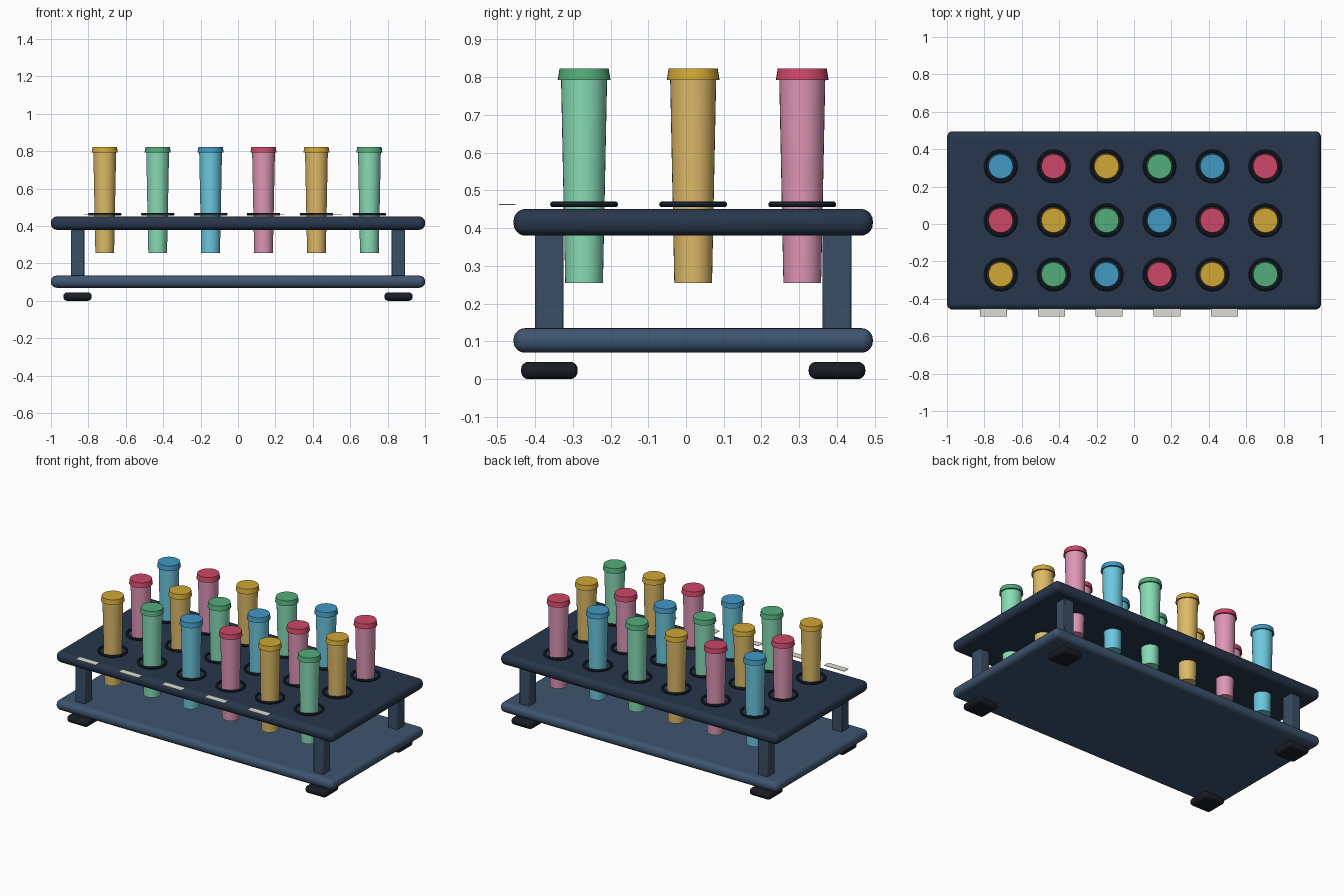
import bpy, math

if "Cube" in bpy.data.objects:
    bpy.data.objects.remove(bpy.data.objects["Cube"])

CY = 0.019                      # y centre of the rack itself


def material(name, r, g, b):
    m = bpy.data.materials.new(name)
    lin = [((c / 255 + 0.055) / 1.055) ** 2.4 for c in (r, g, b)]
    m.diffuse_color = (*lin, 1)
    m.use_nodes = True
    m.node_tree.nodes["Principled BSDF"].inputs["Base Color"].default_value = m.diffuse_color
    return m


def finish(o, name, mat):
    o.name = name
    o.data.materials.append(mat)
    bpy.ops.object.shade_smooth_by_angle(angle=math.radians(35))
    return o


def box(name, x, y, z, mat, bevel=0, segments=4):
    """Box from (min, max) ranges with rounded edges."""
    bpy.ops.mesh.primitive_cube_add(size=1, location=[sum(r) / 2 for r in (x, y, z)])
    o = bpy.context.object
    o.scale = [r[1] - r[0] for r in (x, y, z)]
    bpy.ops.object.transform_apply(location=False, rotation=False, scale=True)
    if bevel:
        b = o.modifiers.new("round", 'BEVEL')
        b.width, b.segments = bevel, segments
    return finish(o, name, mat)


def cone(name, x, y, z0, z1, r0, r1, mat):
    bpy.ops.mesh.primitive_cone_add(vertices=32, radius1=r0, radius2=r1, depth=z1 - z0,
                                    location=(x, y, (z0 + z1) / 2))
    return finish(bpy.context.object, name, mat)


def around(c, half):
    return (c - half, c + half)


navy = material("navy", 40, 55, 76)
slate = material("slate", 62, 85, 112)
post_mat = material("post_blue", 58, 78, 102)
rubber = material("rubber", 24, 29, 36)
ring_mat = material("ring_dark", 30, 42, 58)
paper = material("label_paper", 222, 222, 214)
colours = [("gold", (222, 186, 104), (208, 168, 54)),
           ("green", (136, 220, 182), (84, 172, 122)),
           ("blue", (108, 200, 222), (66, 152, 194)),
           ("pink", (222, 150, 182), (204, 72, 104))]
tube_mats = [(material(n + "_tube", *t), material(n + "_cap", *c)) for n, t, c in colours]

# Two shelves
box("top_plate", (-1, 1), around(CY, 0.476), (0.38, 0.451), navy, 0.032, 5)
box("base_plate", (-1, 1), around(CY, 0.476), (0.07, 0.135), slate, 0.03, 5)

# Corner posts and feet
for sx, side in ((-1, "left"), (1, "right")):
    for sy, end in ((-1, "front"), (1, "back")):
        x, y = sx * 0.858, CY + sy * 0.381
        box(f"{end}_{side}_post", around(x, 0.036), around(y, 0.038), (0.12, 0.395),
            post_mat, 0.006, 2)
        box(f"{end}_{side}_foot", around(x, 0.075), around(y, 0.075), (0, 0.046),
            rubber, 0.02, 4)

# Tubes with caps and collar rings, colours shifting row by row
for row in range(3):
    for col in range(6):
        x = -0.005 + (col - 2.5) * 0.283
        y = CY + (row - 1) * 0.289
        tube, cap = tube_mats[(col - row) % 4]
        tag = f"{row + 1}_{col + 1}"
        cone("tube_" + tag, x, y, 0.255, 0.795, 0.05, 0.061, tube)
        cone("cap_" + tag, x, y, 0.792, 0.823, 0.07, 0.065, cap)
        bpy.ops.mesh.primitive_torus_add(location=(x, y, 0.463), major_radius=0.082,
                                         minor_radius=0.008, major_segments=32,
                                         minor_segments=10)
        finish(bpy.context.object, "collar_" + tag, ring_mat)

# Thin label strips along the front edge
for i in range(5):
    box(f"label_{i + 1}", around(-0.751 + i * 0.309, 0.072), (-0.495, -0.452),
        (0.461, 0.464), paper)
